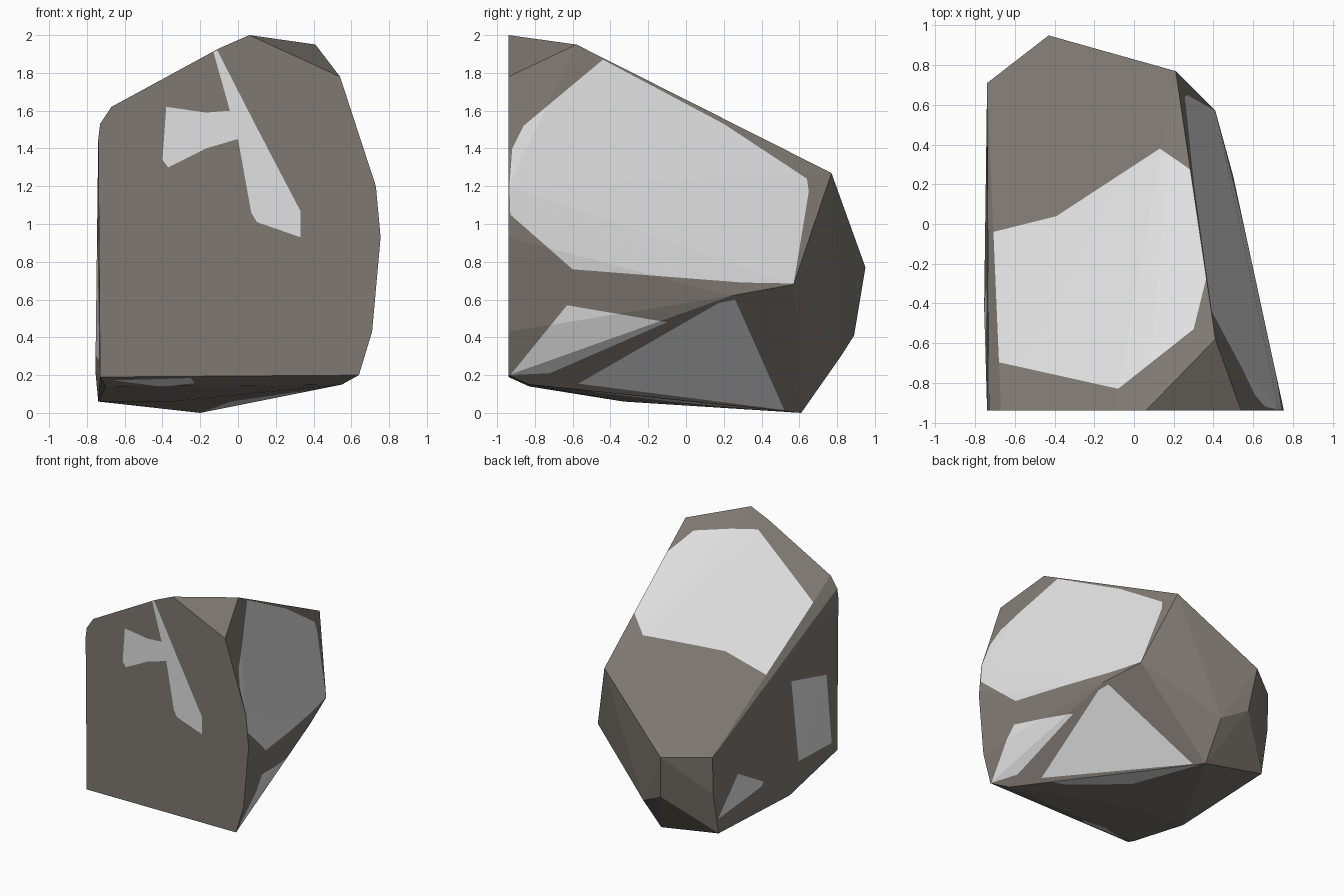
import bpy, bmesh, math
from mathutils import Vector

if "Cube" in bpy.data.objects:
    bpy.data.objects.remove(bpy.data.objects["Cube"])


def material(name, rgb):
    m = bpy.data.materials.new(name)
    m.diffuse_color = (*rgb, 1)
    m.use_nodes = True
    m.node_tree.nodes["Principled BSDF"].inputs["Base Color"].default_value = m.diffuse_color
    return m


bm = bmesh.new()

# Flat front face outline (x, z), counted round from the lower left
front = [(-.73, .19), (-.74, 1.45), (-.73, 1.53), (-.67, 1.62), (-.1, 1.93), (.06, 2.0),
         (.54, 1.78), (.73, 1.2), (.755, .93), (.71, .43), (.64, .2)]
for x, z in front:
    bm.verts.new((x, -.94, z))

# Corners of the rest of the boulder: top and back, right ridge, left, underside
corners = [(.41, -.58, 1.95), (.21, .77, 1.27), (-.43, .95, .77), (-.74, .71, .76),
           (-.74, .70, .45), (-.39, .89, .41), (-.18, .82, .30), (.41, .57, .68),
           (.50, .24, .62),
           (-.755, -.42, .22), (-.74, -.3, .06), (-.74, .63, .1),
           (-.2, .61, 0), (-.35, -.33, .06), (.55, -.83, .15), (-.7, -.83, .14)]
for c in corners:
    bm.verts.new(c)
res = bmesh.ops.convex_hull(bm, input=bm.verts[:])
loose = [v for v in bm.verts if not v.link_faces]
bmesh.ops.delete(bm, geom=loose, context='VERTS')
bmesh.ops.dissolve_limit(bm, angle_limit=math.radians(.5), verts=bm.verts[:], edges=bm.edges[:])
bmesh.ops.recalc_face_normals(bm, faces=bm.faces[:])


def paint(outline, axes, direction, limit=.25):
    """Cut a convex outline into the faces looking along direction, and colour the inside."""
    a, b = axes
    d = Vector(direction)
    n = len(outline)
    area = sum(outline[i][0] * outline[(i + 1) % n][1] - outline[(i + 1) % n][0] * outline[i][1]
               for i in range(n))
    if area < 0:
        outline = outline[::-1]
    planes = []
    for i in range(n):
        p, q = outline[i], outline[(i + 1) % n]
        co, no = Vector(), Vector()
        co[a], co[b] = p
        no[a], no[b] = q[1] - p[1], p[0] - q[0]
        planes.append((co, no.normalized()))
    bm.normal_update()
    inside = [f for f in bm.faces if f.normal.dot(d) > limit]
    for k, (co, no) in enumerate(planes):
        if not inside:
            return
        geom = set(inside)
        for f in inside:
            geom.update(f.edges)
            geom.update(f.verts)
        bmesh.ops.bisect_plane(bm, geom=list(geom), dist=1e-5, plane_co=co, plane_no=no)
        bm.normal_update()
        inside = [f for f in bm.faces if f.normal.dot(d) > limit and
                  all((f.calc_center_median() - c).dot(m) < 1e-5 for c, m in planes[:k + 1])]
    for f in inside:
        f.material_index = 1


XY, YZ, XZ = (0, 1), (1, 2), (0, 2)
UP, DOWN, RIGHT, LEFT, FRONT = (0, 0, 1), (0, 0, -1), (1, 0, 0), (-1, 0, 0), (0, -1, 0)

# Pale patch on the sloping top, in two parts
paint([(-.71, -.04), (-.71, -.69), (-.08, -.83), (-.39, .04)], XY, UP, .55)
paint([(-.39, .04), (-.08, -.83), (.3, -.53), (.37, -.25), (.29, .27), (.13, .38)], XY, UP, .55)

# Pale patches on the right side
paint([(-.44, 1.87), (-.86, 1.52), (-.92, 1.4), (-.935, 1.2), (-.93, 1.05), (-.6, .76),
       (.3, .69), (.57, .685), (.65, 1.17), (.64, 1.24), (.2, 1.53)], YZ, RIGHT, .5)
paint([(-.57, .155), (.17, .58), (.26, .6), (.52, .015)], YZ, RIGHT, .4)
paint([(-.93, .2), (-.63, .57), (-.1, .48), (-.72, .21)], YZ, RIGHT, .4)

# Branching pale vein on the front
paint([(-.13, 1.91), (-.11, 1.92), (.1, 1.51), (0, 1.45), (-.04, 1.59)], XZ, FRONT, .9)
paint([(0, 1.45), (.1, 1.51), (.33, 1.07), (.33, .93), (.1, 1.01), (.07, 1.06)], XZ, FRONT, .9)
paint([(-.38, 1.62), (-.17, 1.59), (-.17, 1.4), (-.37, 1.3), (-.4, 1.34)], XZ, FRONT, .9)
paint([(-.17, 1.59), (-.04, 1.6), (0, 1.45), (-.17, 1.4)], XZ, FRONT, .9)

# Pale patches on the left side
paint([(-.32, 1.0), (-.78, .88), (-.86, .28), (-.4, .31)], YZ, LEFT, .5)
paint([(.38, .5), (.05, .31), (.08, .28), (.64, .22)], YZ, LEFT, .5)

# Pale patches underneath
paint([(.5, -.57), (-.19, .58), (-.04, -.07), (.29, -.47)], XY, DOWN, .75)
paint([(-.66, -.9), (-.25, -.92), (-.23, -.86), (-.4, -.82)], XY, DOWN, .3)

mesh = bpy.data.meshes.new("boulder")
bm.to_mesh(mesh)
bm.free()
mesh.materials.append(material("brown grey stone", (.21, .19, .165)))
mesh.materials.append(material("pale grey stone", (.75, .75, .75)))
boulder = bpy.data.objects.new("boulder", mesh)
bpy.context.collection.objects.link(boulder)
